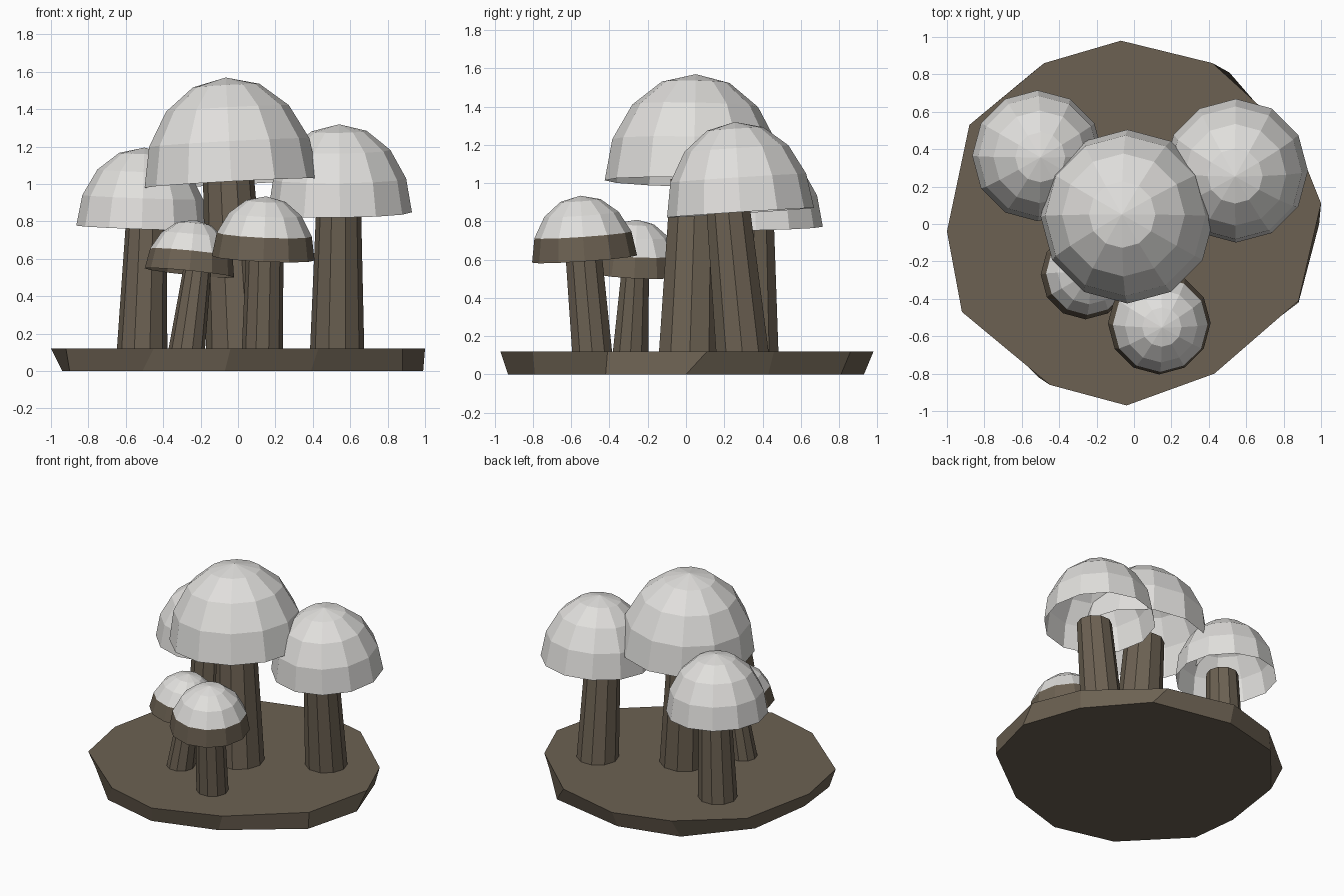
import bpy, bmesh, math
from mathutils import Vector

cube = bpy.data.objects.get("Cube")
if cube:
    bpy.data.objects.remove(cube, do_unlink=True)


def material(name, rgb):
    m = bpy.data.materials.new(name)
    m.use_nodes = True
    m.diffuse_color = (*rgb, 1)
    bsdf = m.node_tree.nodes["Principled BSDF"]
    bsdf.inputs["Base Color"].default_value = (*rgb, 1)
    bsdf.inputs["Roughness"].default_value = 0.9
    return m


BROWN = material("earth brown", (0.15, 0.12, 0.085))
WHITE = material("cap white", (0.75, 0.74, 0.72))


def finish(name, bm, mats):
    mesh = bpy.data.meshes.new(name)
    bmesh.ops.recalc_face_normals(bm, faces=bm.faces)
    bm.to_mesh(mesh)
    bm.free()
    for m in mats:
        mesh.materials.append(m)
    ob = bpy.data.objects.new(name, mesh)
    bpy.context.collection.objects.link(ob)
    return ob


def circle(center, radius, sides):
    c = Vector(center)
    turn = 2 * math.pi / sides
    return [c + radius * Vector((math.cos(i * turn), math.sin(i * turn), 0))
            for i in range(sides)]


def bridge(bm, lower, upper):
    n = len(lower)
    return [bm.faces.new((lower[i], lower[(i + 1) % n], upper[(i + 1) % n], upper[i]))
            for i in range(n)]


def prism(name, bottom, top, mat):
    """Closed solid between two rings of points."""
    bm = bmesh.new()
    lower = [bm.verts.new(p) for p in bottom]
    upper = [bm.verts.new(p) for p in top]
    bridge(bm, lower, upper)
    bm.faces.new(lower[::-1])
    bm.faces.new(upper)
    return finish(name, bm, [mat])


def cap(name, center, radius, height, slope, banded, sides=12, rings=4):
    """Hollow faceted dome, open below, tilted by the slope of its rim."""
    bm = bmesh.new()
    loops = []
    for k in range(rings):
        a = k * math.pi / 2 / rings
        ring = circle((0, 0, height * math.sin(a)), radius * math.cos(a), sides)
        loops.append([bm.verts.new(p) for p in ring])
    for k in range(rings - 1):
        for f in bridge(bm, loops[k], loops[k + 1]):
            f.material_index = 1 if banded and k == 0 else 0
    apex = bm.verts.new((0, 0, height))
    last = loops[-1]
    for i in range(sides):
        bm.faces.new((last[i], last[(i + 1) % sides], apex))
    ob = finish(name, bm, [WHITE, BROWN] if banded else [WHITE])
    up = Vector((-slope[0], -slope[1], 1))
    q = Vector((0, 0, 1)).rotation_difference(up)
    ob.data.transform(q.to_matrix().to_4x4())
    ob.location = center


# Irregular ground slab
GROUND = 0.12
slab_top = [(-.07, .98), (-.48, .86), (-.88, .53), (-1, -.04), (-.92, -.47), (-.45, -.86),
            (-.04, -.97), (.43, -.80), (.88, -.41), (1, .11), (.86, .46), (.42, .86)]
slab_bottom = [(-.08, .93), (-.53, .82), (-.87, .42), (-.94, -.07), (-.90, -.42), (-.51, -.82),
               (-.07, -.93), (.39, -.79), (.88, -.42), (.99, 0), (.84, .43), (.51, .81)]
prism("ground_slab", [(x, y, 0) for x, y in slab_bottom],
      [(x, y, GROUND) for x, y in slab_top], BROWN)

# Mushrooms: stem foot (x, y, r), stem top (x, y, z, r), cap centre, radius, height, slope, band
mushrooms = {
    "tall": ((0, .02, .17), (-.05, .05, 1.02, .137), (-.035, .04, 1.005), .465, .565, (.054, -.02), False),
    "rear_right": ((-.513, .355, .135), (-.49, .355, .79, .11), (-.515, .365, .765), .35, .43, (-.035, .02), False),
    "rear_left": ((.53, .295, .145), (.538, .22, .87, .12), (.545, .285, .845), .385, .475, (.01, .065), False),
    "small_front": ((.13, -.49, .11), (.143, -.535, .63, .1), (.135, -.53, .603), .275, .332, (-.045, .07), True),
    "small_side": ((-.275, -.29, .098), (-.217, -.265, .55, .075), (-.26, -.27, .525), .24, .285, (-.1, -.05), True),
}
for name, (foot, head, center, radius, height, slope, banded) in mushrooms.items():
    prism(name + "_stem", circle((foot[0], foot[1], GROUND - .01), foot[2], 10),
          circle(head[:3], head[3], 10), BROWN)
    cap(name + "_cap", center, radius, height, slope, banded)
